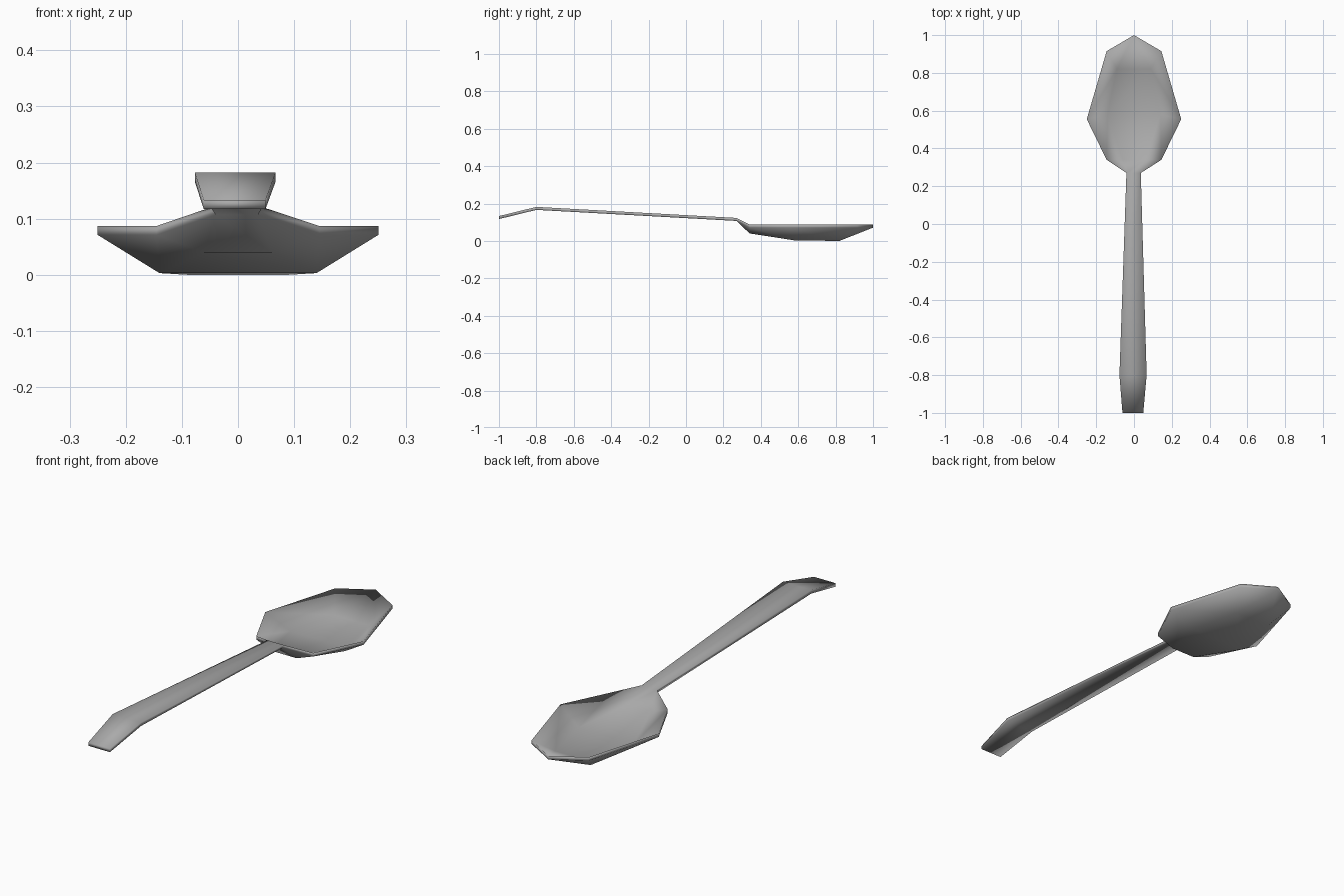
import bpy
import bmesh

cube = bpy.data.objects.get("Cube")
if cube:
    bpy.data.objects.remove(cube, do_unlink=True)

THICKNESS = 0.016

# Flat grey metal
metal = bpy.data.materials.new("grey metal")
metal.use_nodes = True
grey = (0.4, 0.4, 0.4, 1)
metal.diffuse_color = grey
metal.node_tree.nodes["Principled BSDF"].inputs["Base Color"].default_value = grey

bm = bmesh.new()


def pair(half_width, y, z, shift=0):
    """Left and right vertices of one cross-section."""
    return [bm.verts.new((shift + s * half_width, y, z)) for s in (-1, 1)]


def bridge(a, b):
    bm.faces.new((a[0], a[1], b[1], b[0]))


# Handle: upper sheet from the drooping end to the neck
end = pair(0.055, -1.0, 0.133, -0.006)
crest = pair(0.072, -0.8, 0.182, -0.005)
neck = pair(0.038, 0.27, 0.123, -0.002)
bridge(end, crest)
bridge(crest, neck)

# Bowl: rim and floor of the upper sheet
rim = [pair(w, y, 0.087) for w, y in ((0.145, 0.34), (0.25, 0.555), (0.145, 0.915))]
floor = [pair(w, y, z + THICKNESS) for w, y, z in
         ((0.06, 0.34, 0.04), (0.14, 0.58, 0.003), (0.09, 0.82, 0))]
tip = bm.verts.new((0, 1.0, 0.087))
bridge(neck, floor[0])
for i in range(2):
    bridge(floor[i], floor[i + 1])
    for s in (0, 1):
        bm.faces.new((rim[i][s], floor[i][s], floor[i + 1][s], rim[i + 1][s]))
for s in (0, 1):
    bm.faces.new((neck[s], floor[0][s], rim[0][s]))
    bm.faces.new((floor[-1][s], rim[-1][s], tip))
bm.faces.new((floor[-1][0], floor[-1][1], tip))

# Underside: copy the sheet straight down and close the border
top_faces = bm.faces[:]
border = [e for e in bm.edges if e.is_boundary]
copy = bmesh.ops.duplicate(bm, geom=bm.verts[:] + bm.edges[:] + top_faces)
for v in copy["geom"]:
    if isinstance(v, bmesh.types.BMVert):
        v.co.z -= THICKNESS
vmap = copy["vert_map"]
for e in border:
    a, b = e.verts
    bm.faces.new((a, b, vmap[b], vmap[a]))
bmesh.ops.recalc_face_normals(bm, faces=bm.faces[:])
for f in bm.faces:
    f.smooth = True

mesh = bpy.data.meshes.new("spoon")
bm.to_mesh(mesh)
bm.free()
mesh.materials.append(metal)
spoon = bpy.data.objects.new("spoon", mesh)
bpy.context.collection.objects.link(spoon)
